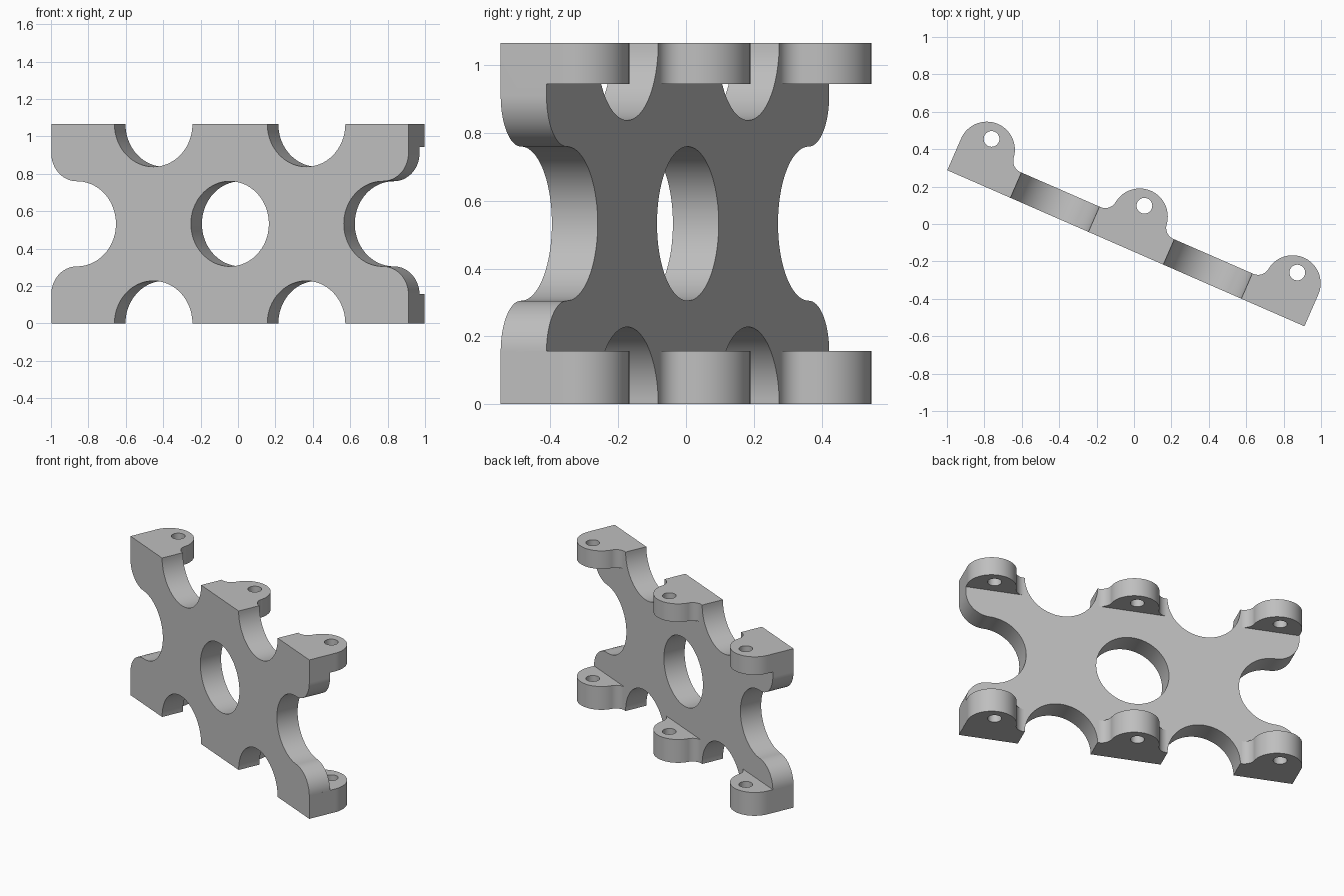
import bpy, bmesh, math
from mathutils import Vector

old = bpy.data.objects.get("Cube")
if old:
    bpy.data.objects.remove(old, do_unlink=True)

PITCH = 0.892          # spacing of the mounting tabs
TAB_R = 0.15           # tab and corner rounding
CUT_R = 0.2275         # scallops and centre hole
HEIGHT = 1.065
MID = HEIGHT / 2
END = PITCH + TAB_R
FRONT, BACK = -0.135, 0.0125
TAB_Y = 0.05
FILLET = 0.065

grey = bpy.data.materials.new("plain grey")
grey.use_nodes = True
colour = (0.52, 0.52, 0.52, 1)
grey.diffuse_color = colour
grey.node_tree.nodes["Principled BSDF"].inputs["Base Color"].default_value = colour


def arc(cx, cy, r, start, stop, steps=20):
    angles = [math.radians(start + (stop - start) * i / steps) for i in range(steps + 1)]
    return [(cx + r * math.cos(a), cy + r * math.sin(a)) for a in angles]


def prism(name, points, low, high, upright=False):
    """Extrude a closed outline along z, or along y when upright."""
    clean = []
    for p in points:
        if not clean or math.dist(p, clean[-1]) > 1e-5:
            clean.append(p)
    if math.dist(clean[0], clean[-1]) < 1e-5:
        clean.pop()
    bm = bmesh.new()
    place = (lambda a, b: (a, low, b)) if upright else (lambda a, b: (a, b, low))
    face = bm.faces.new([bm.verts.new(place(a, b)) for a, b in clean])
    new = bmesh.ops.extrude_face_region(bm, geom=[face])["geom"]
    shift = Vector((0, high - low, 0) if upright else (0, 0, high - low))
    bmesh.ops.translate(bm, vec=shift, verts=[g for g in new if isinstance(g, bmesh.types.BMVert)])
    bmesh.ops.recalc_face_normals(bm, faces=bm.faces)
    mesh = bpy.data.meshes.new(name)
    bm.to_mesh(mesh)
    bm.free()
    mesh.materials.append(grey)
    obj = bpy.data.objects.new(name, mesh)
    bpy.context.collection.objects.link(obj)
    return obj


def combine(body, part, operation):
    mod = body.modifiers.new(part.name, "BOOLEAN")
    mod.operation = operation
    mod.solver = "EXACT"
    mod.object = part
    bpy.context.view_layer.objects.active = body
    bpy.ops.object.modifier_apply(modifier=mod.name)
    bpy.data.objects.remove(part, do_unlink=True)


# Scalloped plate: one quarter of the outline, mirrored twice
quarter = arc(PITCH / 2, 0, CUT_R, 180, 0, 40) + [(END, 0)]
quarter += arc(PITCH, MID - CUT_R - TAB_R, TAB_R, 0, 90)
quarter += arc(PITCH, MID, CUT_R, 270, 180)
half = quarter + [(x, HEIGHT - z) for x, z in reversed(quarter)]
outline = half + [(-x, z) for x, z in reversed(half)]
plate = prism("bracket_plate", outline, FRONT, BACK, upright=True)

# Centre hole
hole = prism("centre_hole", arc(0, MID, CUT_R, 0, 360, 80), -0.4, 0.4, upright=True)
combine(plate, hole, "DIFFERENCE")


def tab_side(flared):
    """Right side of a tab outline, from its root to its tip."""
    root = -0.06
    if not flared:
        return [(TAB_R, root)] + arc(0, TAB_Y, TAB_R, 0, 90)
    rise = BACK + FILLET - TAB_Y
    width = math.sqrt((TAB_R + FILLET) ** 2 - rise ** 2)
    tilt = math.degrees(math.atan2(rise, width))
    side = [(width, root)] + arc(width, BACK + FILLET, FILLET, 270, 180 + tilt)
    return side + arc(0, TAB_Y, TAB_R, tilt, 90)


# Mounting tabs along the lower and upper edges, each with a pin hole
for place, column in (("left", 1), ("middle", 0), ("right", -1)):
    right = tab_side(column != 1)
    left = tab_side(column != -1)
    shape = right + [(-x, y) for x, y in reversed(left)]
    shape = [(x + column * PITCH, y) for x, y in shape]
    for level, low, high in (("lower", 0, 0.156), ("upper", 0.944, HEIGHT)):
        combine(plate, prism(f"{level}_{place}_tab", shape, low, high), "UNION")
    pin = prism("pin_hole", arc(column * PITCH, 0.113, 0.042, 0, 360, 32), -0.2, HEIGHT + 0.2)
    combine(plate, pin, "DIFFERENCE")

# Turn into place and shade
plate.rotation_euler.z = math.radians(-23.6)
plate.location = (0.0105, -0.006, 0)
bpy.ops.object.select_all(action="DESELECT")
plate.select_set(True)
bpy.context.view_layer.objects.active = plate
bpy.ops.object.shade_smooth_by_angle(angle=math.radians(30))
normals = plate.modifiers.new("flat_normals", "WEIGHTED_NORMAL")
normals.keep_sharp = True
